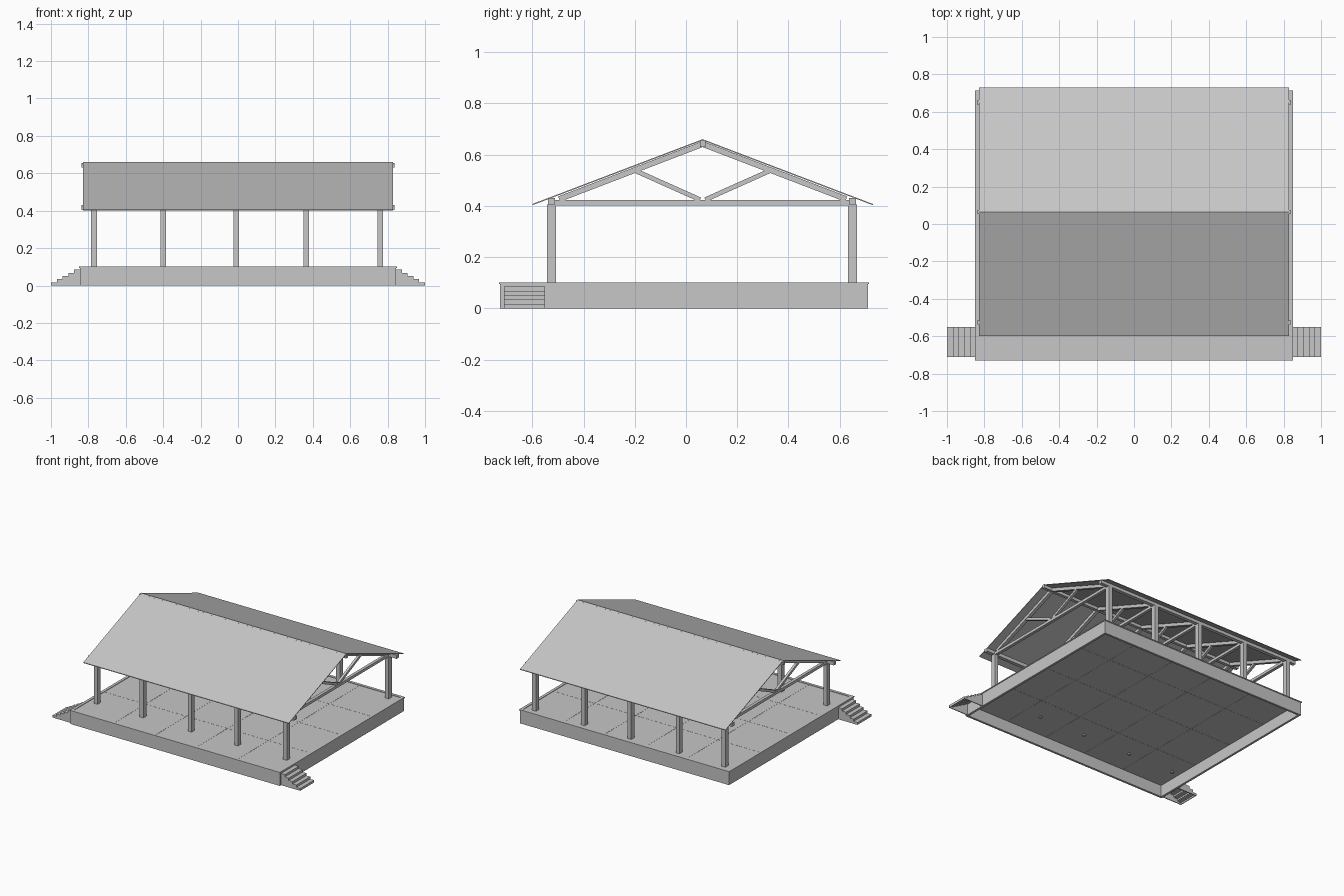
import bpy, math
from mathutils import Vector

cube = bpy.data.objects.get("Cube")
if cube:
    bpy.data.objects.remove(cube, do_unlink=True)

grey = bpy.data.materials.new("plain_grey")
grey.use_nodes = True
grey.diffuse_color = (0.57, 0.57, 0.57, 1)
grey.node_tree.nodes["Principled BSDF"].inputs["Base Color"].default_value = (0.57, 0.57, 0.57, 1)


def add_mesh(name, verts, faces):
    mesh = bpy.data.meshes.new(name)
    mesh.from_pydata(verts, [], faces)
    mesh.materials.append(grey)
    obj = bpy.data.objects.new(name, mesh)
    bpy.context.collection.objects.link(obj)
    return obj


def prism(name, outline, axis, lo, hi):
    """Extrude a closed outline along x (outline is y, z) or y (outline is x, z)."""
    n = len(outline)
    area = sum(outline[i - 1][0] * outline[i][1] - outline[i][0] * outline[i - 1][1] for i in range(n))
    if (area > 0) == (axis == "y"):
        outline = outline[::-1]
    place = (lambda p, d: (d, p[0], p[1])) if axis == "x" else (lambda p, d: (p[0], d, p[1]))
    verts = [place(p, lo) for p in outline] + [place(p, hi) for p in outline]
    faces = [tuple(reversed(range(n))), tuple(range(n, 2 * n))]
    faces += [(i, (i + 1) % n, (i + 1) % n + n, i + n) for i in range(n)]
    return add_mesh(name, verts, faces)


def box(name, x0, x1, y0, y1, z0, z1):
    return prism(name, [(y0, z0), (y1, z0), (y1, z1), (y0, z1)], "x", min(x0, x1), max(x0, x1))


def bar(name, x, width, start, end, depth):
    """Straight timber in the y-z plane, centred on x."""
    a, b = Vector(start), Vector(end)
    d = (b - a).normalized()
    side = Vector((-d.y, d.x)) * depth / 2
    return prism(name, [tuple(p) for p in (a - side, b - side, b + side, a + side)],
                 "x", x - width / 2, x + width / 2)


RIDGE_Y, RIDGE_Z = 0.065, 0.66
EAVE_Z, EAVE_RUN = 0.405, 0.665
POST_ROWS = (-0.525, 0.65)
POST_X = (-0.77, -0.4, -0.01, 0.365, 0.76)
FRONT, BACK, HALF = -0.725, 0.71, 0.845

# Hollow platform: skirt walls and coping
T = 0.016
for s in (-1, 1):
    box("platform_side_wall", s * HALF, s * (HALF - T), FRONT, BACK, 0, 0.094)
    box("coping_side", s * (HALF + 0.004), s * (HALF - T), FRONT - 0.004, BACK + 0.004, 0.094, 0.101)
for name, y0, y1 in (("front", FRONT, FRONT + T), ("back", BACK - T, BACK)):
    box("platform_" + name + "_wall", T - HALF, HALF - T, y0, y1, 0, 0.094)
box("coping_front", T - HALF, HALF - T, FRONT - 0.004, FRONT + T, 0.094, 0.101)
box("coping_back", T - HALF, HALF - T, BACK - T, BACK + 0.004, 0.094, 0.101)

# Floor slab made of panels
COLS, ROWS, GAP = 5, 4, 0.0006
px = 2 * (HALF - T) / COLS
py = (BACK - FRONT - 2 * T) / ROWS
for i in range(COLS):
    for j in range(ROWS):
        x, y = T - HALF + i * px, FRONT + T + j * py
        box("floor_panel", x + GAP, x + px - GAP, y + GAP, y + py - GAP, 0.084, 0.098)

# Small round fixings under the front posts
for x in POST_X[:4]:
    bpy.ops.mesh.primitive_cylinder_add(vertices=12, radius=0.013, depth=0.006,
                                        location=(x, POST_ROWS[0], 0.082))
    bpy.context.object.name = "post_fixing"
    bpy.context.object.data.materials.append(grey)

# Posts and trusses
slope = (RIDGE_Z - EAVE_Z) / EAVE_RUN
for x in POST_X:
    for y in POST_ROWS:
        box("post", x - 0.015, x + 0.015, y - 0.018, y + 0.018, 0.097, 0.405)
    box("truss_tie", x - 0.011, x + 0.011, POST_ROWS[0], POST_ROWS[1], 0.402, 0.422)
    for s in (-1, 1):
        low = 0.56
        bar("truss_rafter", x, 0.024,
            (RIDGE_Y + s * low, RIDGE_Z - 0.019 - slope * low), (RIDGE_Y, RIDGE_Z - 0.019), 0.022)
        bar("truss_strut", x, 0.018,
            (RIDGE_Y + s * 0.01, 0.424), (RIDGE_Y + s * 0.265, 0.538), 0.018)

# Long beams at the eaves and the ridge
for y in POST_ROWS:
    box("eave_beam", -0.836, 0.836, y - 0.013, y + 0.013, 0.405, 0.43)
box("ridge_beam", -0.836, 0.836, RIDGE_Y - 0.011, RIDGE_Y + 0.011, 0.63, 0.656)

# Roof sheets
for s, name in ((-1, "roof_front"), (1, "roof_back")):
    eave = RIDGE_Y + s * EAVE_RUN
    prism(name, [(RIDGE_Y, RIDGE_Z), (eave, EAVE_Z + 0.002), (eave, EAVE_Z - 0.003),
                 (RIDGE_Y, RIDGE_Z - 0.005)], "x", -0.83, 0.83)

# Side stairs: stepped cheeks with treads and risers, open underneath
STEPS = 5
RUN, RISE = (1 - HALF) / STEPS, 0.017
Y0, Y1 = -0.71, -0.55
for s in (-1, 1):
    outline = [(s * HALF, 0)]
    for k in range(STEPS):
        top = (STEPS - k) * RISE
        x0, x1 = s * (HALF + k * RUN), s * (HALF + (k + 1) * RUN)
        outline += [(x0, top), (x1, top)]
        box("stair_tread", x0, x1, Y0 + 0.006, Y1 - 0.006, top - 0.005, top)
        box("stair_riser", x1 - s * 0.005, x1, Y0 + 0.006, Y1 - 0.006, top - RISE, top - 0.005)
    outline.append((s * 1.0, 0))
    for y in (Y0, Y1 - 0.006):
        prism("stair_cheek", outline, "y", y, y + 0.006)
